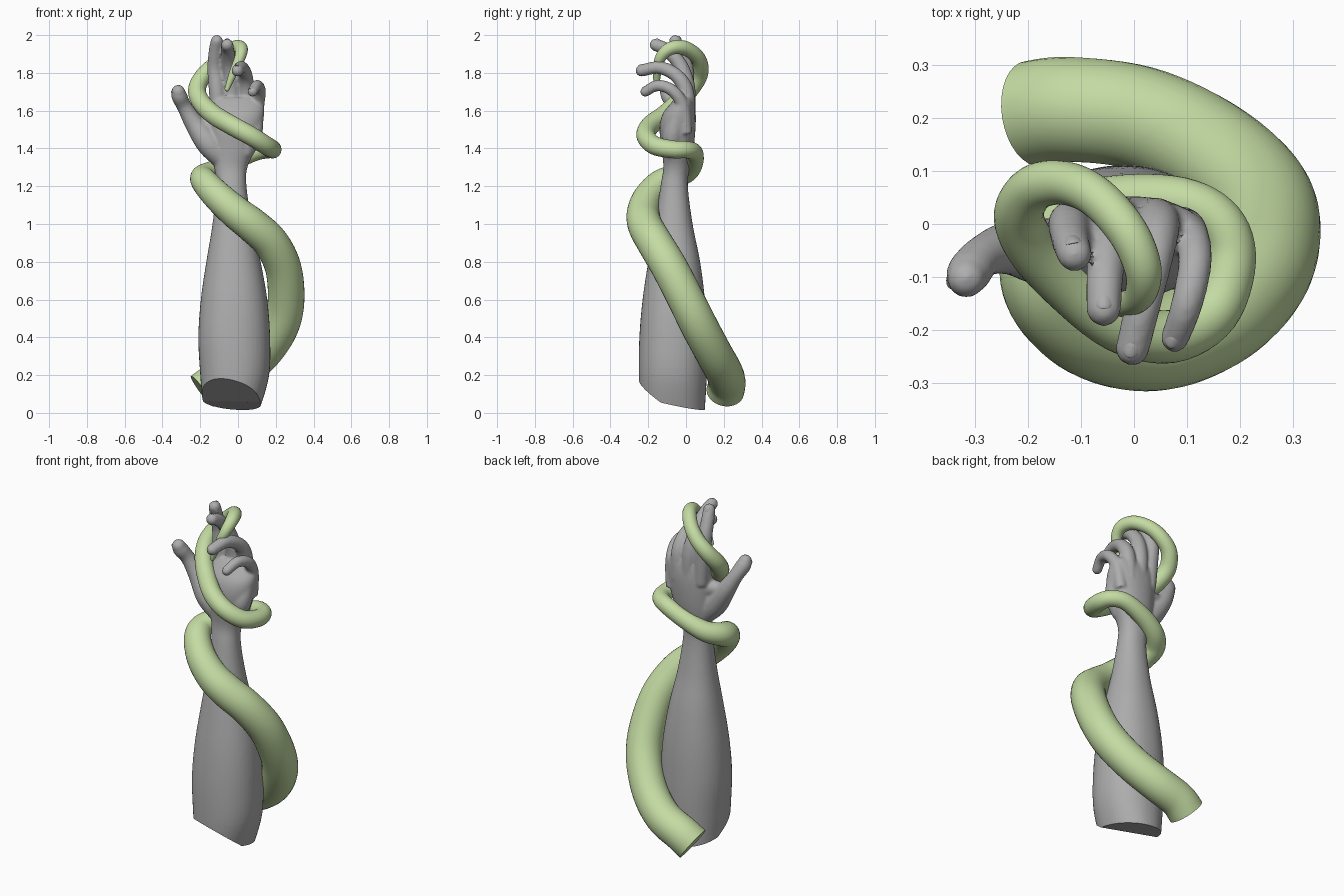
import bpy, bmesh, math
from mathutils import Vector

if "Cube" in bpy.data.objects:
    bpy.data.objects.remove(bpy.data.objects["Cube"])


def material(name, rgb):
    m = bpy.data.materials.new(name)
    m.diffuse_color = (*rgb, 1)
    m.use_nodes = True
    m.node_tree.nodes["Principled BSDF"].inputs["Base Color"].default_value = m.diffuse_color
    return m


GREY = material("stone grey", (0.42, 0.42, 0.42))
GREEN = material("soft green", (0.55, 0.71, 0.365))


def spline(rows, steps):
    """Catmull-Rom through rows of any width."""
    out, n = [], len(rows)
    for i in range(n - 1):
        p0, p1, p2, p3 = (rows[max(0, min(n - 1, i + k))] for k in (-1, 0, 1, 2))
        for s in range(steps):
            t = s / steps
            out.append([0.5 * (2 * b + (c - a) * t + (2 * a - 5 * b + 4 * c - d) * t * t
                               + (3 * b - a - 3 * c + d) * t ** 3)
                        for a, b, c, d in zip(p0, p1, p2, p3)])
    return out + [list(rows[-1])]


def skin_rings(bm, rings):
    rings = [[bm.verts.new(p) for p in r] for r in rings]
    n = len(rings[0])
    for a, b in zip(rings, rings[1:]):
        for i in range(n):
            j = (i + 1) % n
            bm.faces.new((a[i], a[j], b[j], b[i]))
    bm.faces.new(rings[0][::-1])
    bm.faces.new(rings[-1])


def tube(bm, rows, steps=8, sides=20):
    """Round tapering tube along x, y, z, radius rows: flat start, domed end."""
    pts = spline(rows, steps)
    end, r = Vector(pts[-1][:3]), pts[-1][3]
    d = (end - Vector(pts[-2][:3])).normalized()
    for k in range(1, 6):
        a = k / 5 * math.radians(84)
        pts.append([*(end + d * r * math.sin(a)), r * math.cos(a)])
    cs = [Vector(p[:3]) for p in pts]
    rings, u = [], Vector((0.3, 0.5, 0.8))
    for i, c in enumerate(cs):
        t = (cs[min(i + 1, len(cs) - 1)] - cs[max(i - 1, 0)]).normalized()
        u = (u - t * u.dot(t)).normalized()
        v = t.cross(u)
        rings.append([c + (u * math.cos(w) + v * math.sin(w)) * pts[i][3]
                      for w in (2 * math.pi * k / sides for k in range(sides))])
    skin_rings(bm, rings)


def finish(bm, name, mat, angle):
    bmesh.ops.recalc_face_normals(bm, faces=bm.faces[:])
    me = bpy.data.meshes.new(name)
    bm.to_mesh(me)
    bm.free()
    ob = bpy.data.objects.new(name, me)
    bpy.context.collection.objects.link(ob)
    me.materials.append(mat)
    bpy.ops.object.select_all(action='DESELECT')
    ob.select_set(True)
    bpy.context.view_layer.objects.active = ob
    bpy.ops.object.shade_smooth_by_angle(angle=math.radians(angle))
    return ob


# Forearm and palm: z, x min, x max, y min, y max
SECTIONS = [
    (-0.10, -0.18, 0.07, -0.24, 0.09), (0.02, -0.185, 0.115, -0.24, 0.10),
    (0.20, -0.20, 0.165, -0.25, 0.11),
    (0.40, -0.21, 0.17, -0.247, 0.11), (0.60, -0.197, 0.155, -0.23, 0.10),
    (0.80, -0.168, 0.12, -0.20, 0.075), (1.00, -0.135, 0.075, -0.165, 0.035),
    (1.20, -0.115, 0.045, -0.135, 0.01), (1.30, -0.125, 0.05, -0.12, 0.02),
    (1.40, -0.14, 0.095, -0.13, 0.04), (1.50, -0.15, 0.125, -0.14, 0.05),
    (1.58, -0.15, 0.138, -0.125, 0.052), (1.64, -0.14, 0.135, -0.08, 0.045),
    (1.67, -0.12, 0.11, -0.05, 0.035)]
# Digits: x, y, z, radius
DIGITS = {
    "thumb": [(-0.06, -0.05, 1.32, .05), (-0.15, -0.055, 1.42, .066), (-0.23, -0.045, 1.53, .052),
              (-0.283, -0.06, 1.62, .040), (-0.310, -0.09, 1.675, .042), (-0.316, -0.102, 1.70, .037)],
    "index": [(-0.10, 0.0, 1.55, .04), (-0.11, 0.0, 1.70, .044), (-0.122, 0.0, 1.82, .040),
              (-0.12, -0.03, 1.91, .036), (-0.112, -0.057, 1.968, .033)],
    "middle": [(-0.025, 0.01, 1.55, .04), (-0.035, 0.005, 1.72, .044), (-0.047, -0.03, 1.84, .039),
               (-0.055, -0.10, 1.92, .035), (-0.057, -0.160, 1.948, .033)],
    "ring": [(0.04, 0.01, 1.55, .04), (0.045, 0.0, 1.70, .042), (0.04, -0.05, 1.785, .037),
             (0.02, -0.14, 1.828, .034), (-0.003, -0.235, 1.812, .032)],
    "little": [(0.09, 0.0, 1.48, .034), (0.105, -0.015, 1.62, .034), (0.115, -0.07, 1.705, .032),
               (0.10, -0.15, 1.733, .030), (0.077, -0.215, 1.70, .027)]}

bm = bmesh.new()
rings = []
for z, x0, x1, y0, y1 in spline(SECTIONS, 5):
    ring = []
    for k in range(40):
        c, s = math.cos(k * math.pi / 20), math.sin(k * math.pi / 20)
        ring.append(((x0 + x1) / 2 + (x1 - x0) / 2 * math.copysign(abs(c) ** 0.92, c),
                     (y0 + y1) / 2 + (y1 - y0) / 2 * math.copysign(abs(s) ** 0.92, s), z))
    rings.append(ring)
skin_rings(bm, rings)
for rows in DIGITS.values():
    tube(bm, rows)
# web between thumb and palm, and heel of the palm
tube(bm, [(-0.06, -0.04, 1.50, .05), (-0.14, -0.04, 1.52, .045), (-0.20, -0.04, 1.53, .035)])
tube(bm, [(0.03, -0.07, 1.37, .045), (0.07, -0.07, 1.46, .055), (0.09, -0.055, 1.54, .045)])

# Fuse the hand into one smooth skin
raw = finish(bm, "arm_blockout", GREY, 180)
mod = raw.modifiers.new("fuse", 'REMESH')
mod.mode, mod.voxel_size = 'VOXEL', 0.008
mod = raw.modifiers.new("soften", 'SMOOTH')
mod.factor, mod.iterations = 0.5, 5
fused = bpy.data.meshes.new_from_object(raw.evaluated_get(bpy.context.evaluated_depsgraph_get()))
bpy.data.objects.remove(raw)

# Slanted, slightly bulging cut below the elbow: two planes
bm = bmesh.new()
bm.from_mesh(fused)
bpy.data.meshes.remove(fused)
for height, normal in ((-0.008, (0.26, 0.7, 1)), (0.037, (0.1, 0.22, 1))):
    cut = bmesh.ops.bisect_plane(bm, geom=bm.verts[:] + bm.edges[:] + bm.faces[:], dist=1e-5,
                                 plane_co=(0, 0, height), plane_no=normal, clear_inner=True)
    edges = [e for e in cut["geom_cut"] if isinstance(e, bmesh.types.BMEdge)]
    bmesh.ops.holes_fill(bm, edges=edges, sides=0)
finish(bm, "arm_and_hand", GREY, 40)

# Fingernails: shallow plates lying on the back of each finger tip
for name, rows in DIGITS.items():
    a, b, r = Vector(rows[-2][:3]), Vector(rows[-1][:3]), rows[-1][3]
    d = (b - a).normalized()
    hint = Vector((-0.6, -0.3, 0.3)) if name == "thumb" else Vector((0, 0.3, 1))
    up = (hint - d * hint.dot(d)).normalized()
    side = up.cross(d)
    bm = bmesh.new()
    bmesh.ops.create_uvsphere(bm, u_segments=16, v_segments=8, radius=1)
    for v in bm.verts:
        x, y, z = v.co
        v.co = b + up * r * (0.93 - 0.22 * y * y) + d * (x * r * 0.55 - r * 0.1) \
            + side * y * r * 0.55 + up * z * 0.004
    finish(bm, name + "_nail", GREY, 60)

# Tentacle coiling up the arm, tapering to its tip: x, y, z, radius
TENTACLE = [
    (-0.19, 0.208, 0.115, .10), (-0.12, 0.216, 0.163, .099), (0.01, 0.20, 0.22, .098),
    (0.13, 0.148, 0.315, .097), (0.22, 0.075, 0.45, .098), (0.254, 0.005, 0.59, .097),
    (0.24, -0.085, 0.765, .096), (0.175, -0.165, 0.90, .094), (0.08, -0.215, 0.99, .092),
    (-0.01, -0.226, 1.06, .087), (-0.10, -0.20, 1.14, .080), (-0.17, -0.135, 1.215, .072),
    (-0.185, -0.06, 1.25, .064), (-0.13, 0.01, 1.28, .056), (-0.03, 0.042, 1.33, .050),
    (0.09, 0.042, 1.38, .046), (0.163, 0.002, 1.393, .045), (0.183, -0.07, 1.395, .047),
    (0.15, -0.165, 1.415, .049), (0.07, -0.212, 1.465, .050), (-0.03, -0.19, 1.52, .051),
    (-0.13, -0.11, 1.58, .051), (-0.195, -0.04, 1.645, .049), (-0.217, 0.02, 1.71, .047),
    (-0.188, 0.068, 1.78, .044), (-0.13, 0.077, 1.84, .041), (-0.07, 0.05, 1.895, .039),
    (-0.012, -0.015, 1.934, .038), (0.017, -0.085, 1.928, .035), (0.01, -0.135, 1.88, .029),
    (-0.025, -0.153, 1.80, .022), (-0.058, -0.155, 1.715, .013)]
bm = bmesh.new()
tube(bm, TENTACLE, steps=6, sides=32)
finish(bm, "tentacle", GREEN, 50)
